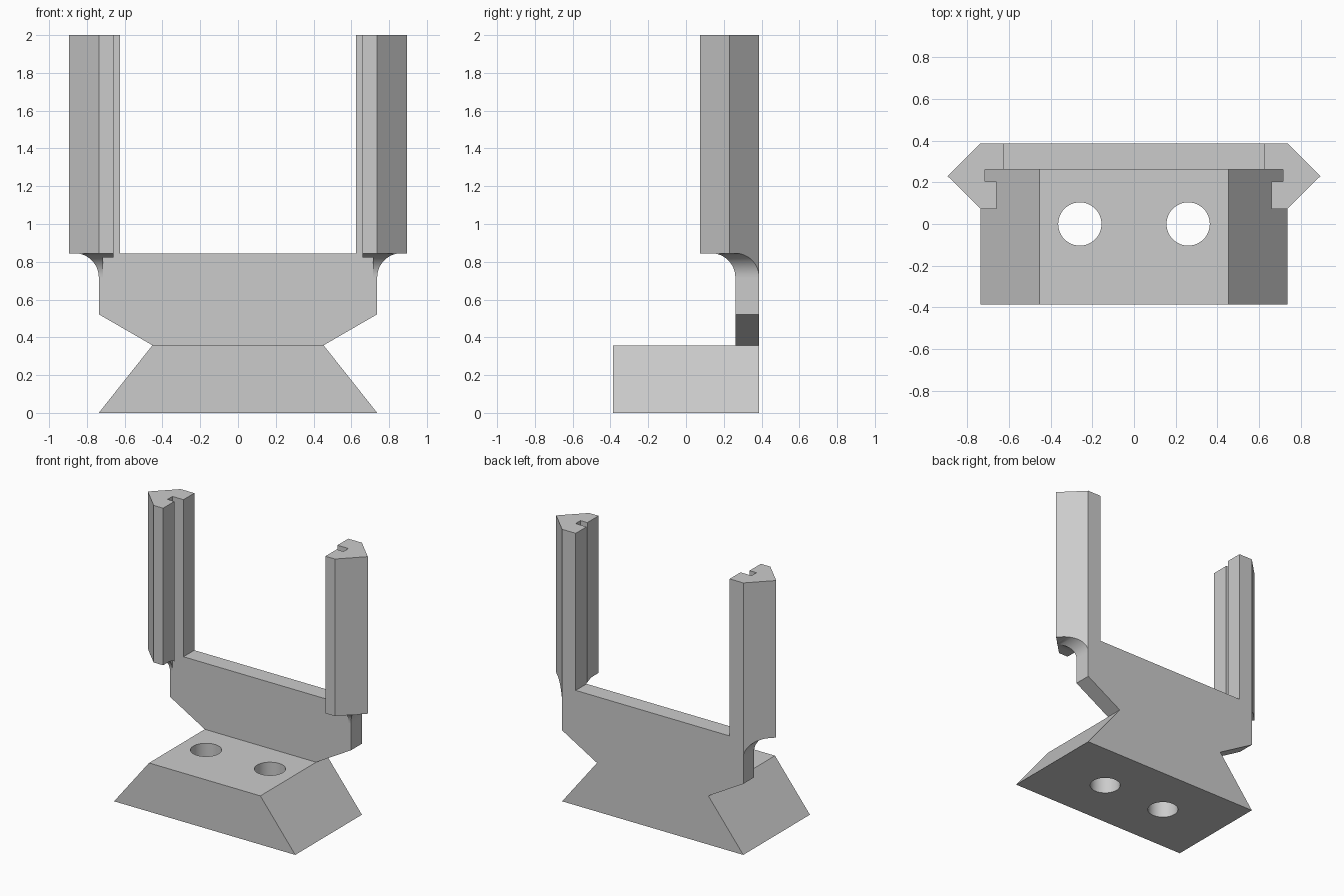
import bpy, bmesh, math
from mathutils import Vector

cube = bpy.data.objects.get("Cube")
if cube:
    bpy.data.objects.remove(cube, do_unlink=True)

grey = bpy.data.materials.new("plain grey")
grey.use_nodes = True
grey.diffuse_color = (0.6, 0.6, 0.6, 1)
grey.node_tree.nodes["Principled BSDF"].inputs["Base Color"].default_value = (0.6, 0.6, 0.6, 1)

# Shared dimensions
DEPTH = 0.387          # half depth of the foot
WIDE, WAIST = 0.737, 0.453
FOOT_TOP, SHOULDER, PLATE_TOP = 0.358, 0.522, 0.845
PLATE_FRONT = 0.261
POST_INNER = 0.626
FILLET = 0.127
FILLET_LOW = PLATE_TOP - FILLET


def prism(name, points, place, start, end):
    """Extrude a 2D profile from start to end; place maps (u, v, w) to xyz."""
    bm = bmesh.new()
    face = bm.faces.new([bm.verts.new(place(u, v, start)) for u, v in points])
    ext = bmesh.ops.extrude_face_region(bm, geom=[face])
    verts = [g for g in ext["geom"] if isinstance(g, bmesh.types.BMVert)]
    shift = Vector(place(0, 0, end)) - Vector(place(0, 0, start))
    bmesh.ops.translate(bm, verts=verts, vec=shift)
    bmesh.ops.recalc_face_normals(bm, faces=bm.faces)
    mesh = bpy.data.meshes.new(name)
    bm.to_mesh(mesh)
    bm.free()
    mesh.materials.append(grey)
    obj = bpy.data.objects.new(name, mesh)
    bpy.context.collection.objects.link(obj)
    return obj


def along_x(u, v, w): return (w, u, v)
def along_y(u, v, w): return (u, w, v)
def along_z(u, v, w): return (u, v, w)


def cut(obj, cutter):
    """Subtract the cutter, bake the result and drop the cutter."""
    cutter.hide_render = True
    mod = obj.modifiers.new("cut", 'BOOLEAN')
    mod.operation, mod.solver, mod.object = 'DIFFERENCE', 'EXACT', cutter
    bpy.context.view_layer.objects.active = obj
    bpy.ops.object.modifier_apply(modifier=mod.name)
    bpy.data.objects.remove(cutter, do_unlink=True)


def smooth(obj):
    bpy.ops.object.select_all(action='DESELECT')
    obj.select_set(True)
    bpy.context.view_layer.objects.active = obj
    bpy.ops.object.shade_smooth_by_angle(angle=math.radians(25))


def mirrored(half):
    return half + [(-u, v) for u, v in reversed(half)]


# Trapezoid foot with two screw holes
foot = prism("foot", mirrored([(WIDE, 0), (WAIST, FOOT_TOP)]), along_y, -DEPTH, DEPTH)
for x in (-0.26, 0.26):
    ring = [(x + 0.104 * math.cos(a), 0.104 * math.sin(a))
            for a in (math.tau * i / 48 for i in range(48))]
    cut(foot, prism("hole_cutter", ring, along_z, -0.1, 0.5))
smooth(foot)

# Flared back plate, notched at the top corners to receive the posts
prism("back_plate", mirrored([(WAIST, FOOT_TOP), (WIDE, SHOULDER), (WIDE, FILLET_LOW),
                              (POST_INNER, FILLET_LOW), (POST_INNER, PLATE_TOP)]),
      along_y, PLATE_FRONT, DEPTH)

# Slotted posts with an arrow-shaped outer side
section = [(POST_INNER, DEPTH), (WIDE, DEPTH), (0.895, 0.23), (WIDE, 0.073),
           (0.66, 0.073), (0.66, 0.204), (0.716, 0.204), (0.716, PLATE_FRONT),
           (POST_INNER, PLATE_FRONT)]


def flare(side):
    """Cutter profile that leaves a concave rounding below the post."""
    arc = [(FILLET * (1 - math.cos(a)), FILLET_LOW + FILLET * math.sin(a))
           for a in (math.pi / 2 * i / 16 for i in range(17))]
    pts = [(0, 0.6)] + arc + [(0.4, PLATE_TOP), (0.4, 0.6)]
    return [(side(u), v) for u, v in pts]


for name, s in (("left_post", 1), ("right_post", -1)):
    post = prism(name, [(s * x, y) for x, y in section], along_z, FILLET_LOW, 2)
    cut(post, prism("outer_cutter", flare(lambda u: s * (WIDE + u)), along_y, -1, 1))
    cut(post, prism("front_cutter", flare(lambda u: PLATE_FRONT - u), along_x, -1.2, 1.2))
    smooth(post)
